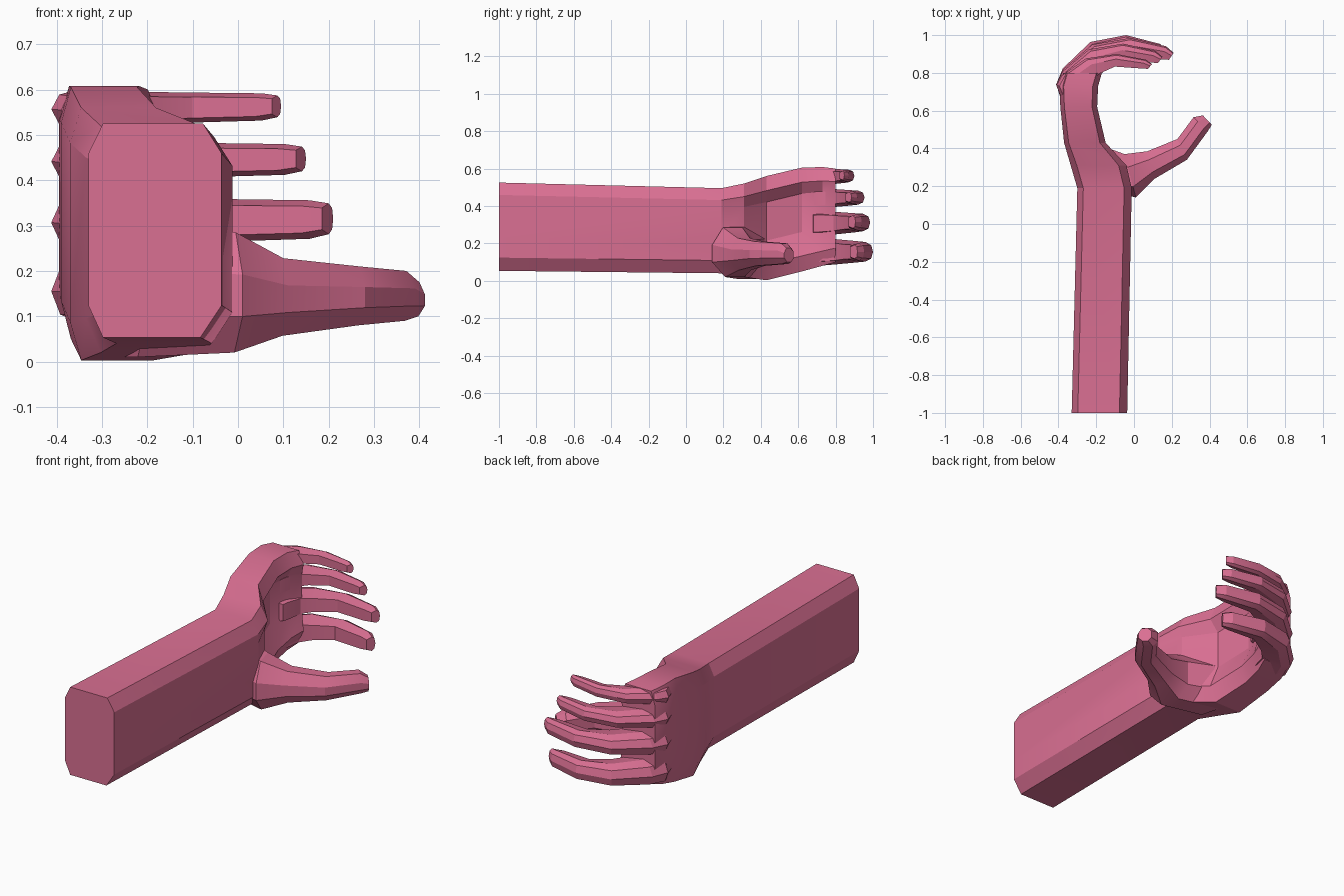
import bpy, bmesh, math

if "Cube" in bpy.data.objects:
    bpy.data.objects.remove(bpy.data.objects["Cube"])

skin = bpy.data.materials.new("pink_skin")
skin.diffuse_color = (0.70, 0.16, 0.29, 1)
skin.use_nodes = True
skin.node_tree.nodes["Principled BSDF"].inputs["Base Color"].default_value = skin.diffuse_color

# Cross-sections: u runs from point a to point b, v from z0 to z1, third value scales the palm cup
ARM = [(0, .15, 0), (.11, 0, 0), (.84, 0, 0), (1, .15, 0), (1, .38, 1), (1, .75, 1),
       (1, .86, 0), (.86, 1, 0), (.11, 1, 0), (0, .86, 0)]
FINGER = [(0, .15, 0), (.6, 0, 0), (.9, .15, 0), (1, .5, 0), (.9, .85, 0), (.6, 1, 0), (0, .85, 0)]
THUMB = [(0, .3, 0), (.3, 0, 0), (.75, 0, 0), (1, .25, 0), (1, .75, 0), (.7, 1, 0), (.25, 1, 0), (0, .65, 0)]


def loft(name, profile, rings):
    """Skin a profile through rings of (a, b, z0, z1, cup)."""
    bm = bmesh.new()
    loops = []
    for a, b, z0, z1, cup in rings:
        loops.append([bm.verts.new((a[0] + (b[0] - a[0]) * u - cup * c,
                                    a[1] + (b[1] - a[1]) * u,
                                    z0 + (z1 - z0) * v)) for u, v, c in profile])
    n = len(profile)
    for p, q in zip(loops, loops[1:]):
        for i in range(n):
            j = (i + 1) % n
            bm.faces.new((p[i], p[j], q[j], q[i]))
    bm.faces.new(loops[0])
    bm.faces.new(loops[-1])
    bmesh.ops.recalc_face_normals(bm, faces=bm.faces)
    mesh = bpy.data.meshes.new(name)
    bm.to_mesh(mesh)
    bm.free()
    mesh.materials.append(skin)
    ob = bpy.data.objects.new(name, mesh)
    bpy.context.collection.objects.link(ob)
    return ob


# Forearm flowing into the cupped palm: y, x range, z range, cup depth
arm = [(-1, -.33, -.036, .053, .525, 0), (.19, -.30, -.012, .04, .495, 0),
       (.31, -.335, -.04, .02, .52, .02), (.43, -.37, -.15, .003, .56, .05),
       (.62, -.39, -.195, .05, .605, .05), (.73, -.395, -.19, .08, .608, .03),
       (.80, -.375, -.17, .10, .60, .01)]
loft("forearm_and_palm", ARM,
     [((x0, y), (x1, y), z0, z1, c) for y, x0, x1, z0, z1, c in arm])

# Four curled fingers share one path, scaled to each reach
path = [((-.21, .68), (-.385, .66), 1.5), ((-.20, .71), (-.412, .74), 1.55),
        ((-.18, .79), (-.375, .82), 1.4), ((-.13, .835), (-.22, .955), 1.2),
        ((-.03, .89), (-.02, .99), 1.1), ((.14, .875), (.17, .945), 1.0),
        ((.185, .872), (.21, .91), .8)]
fingers = [("index_finger", .155, .155, .095, .175, 1.0),
           ("middle_finger", .305, .315, .085, .21, .985),
           ("ring_finger", .44, .447, .068, .15, .955),
           ("little_finger", .555, .563, .06, .095, .90)]
for name, zk, zt, width, reach, top in fingers:
    sx, sy = (reach + .41) / .62, (top - .72) / .27
    rings = []
    for i, (a, b, w) in enumerate(path):
        z, h = zk + (zt - zk) * i / 6, width * w / 2
        fit = lambda p: (-.41 + (p[0] + .41) * sx, .72 + (p[1] - .72) * sy)
        rings.append((fit(a), fit(b), z - h, min(z + h, .608), 0))
    loft(name, FINGER, rings)

# Thumb from the heel of the hand
loft("thumb", THUMB, [
    ((-.20, .20), (-.27, .45), .01, .30, 0),
    ((.01, .14), (-.05, .37), .02, .285, 0),
    ((.11, .24), (.07, .385), .057, .228, 0),
    ((.28, .34), (.23, .45), .08, .21, 0),
    ((.39, .49), (.315, .565), .09, .20, 0),
    ((.412, .525), (.365, .575), .10, .175, 0)])

# Soft shading across shallow facets
for ob in bpy.data.objects:
    ob.select_set(True)
bpy.context.view_layer.objects.active = bpy.data.objects["thumb"]
bpy.ops.object.shade_smooth_by_angle(angle=math.radians(20))
